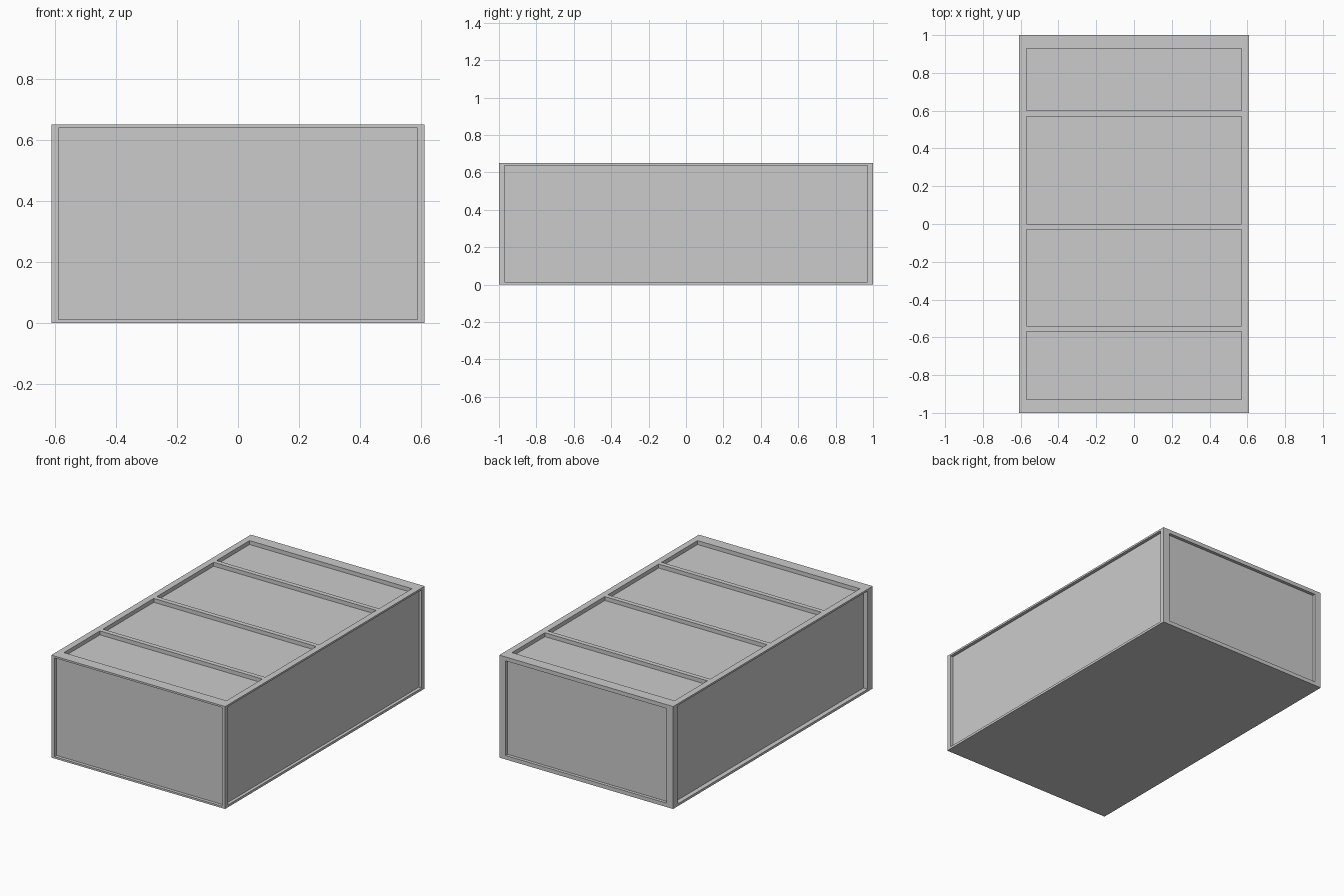
import bpy, bmesh
from mathutils import Vector

if "Cube" in bpy.data.objects:
    bpy.data.objects.remove(bpy.data.objects["Cube"])

HX, HY, H = 0.61, 1.0, 0.65   # half width, half length, height


def panelled_side(bm, corner, u, v, size, holes, depth):
    """Flat rectangular side with sunken panels; holes are (u0, u1, v0, v1)."""
    corner, u, v = Vector(corner), Vector(u), Vector(v)
    inward = -u.cross(v)

    def quad(*pts):
        bm.faces.new([bm.verts.new(corner + u * a + v * b + inward * d) for a, b, d in pts])

    us = sorted({0, size[0], *[x for h in holes for x in h[:2]]})
    vs = sorted({0, size[1], *[x for h in holes for x in h[2:]]})
    # Raised border and dividers
    for a, b in zip(us, us[1:]):
        for c, d in zip(vs, vs[1:]):
            if not any(h[0] <= a and b <= h[1] and h[2] <= c and d <= h[3] for h in holes):
                quad((a, c, 0), (b, c, 0), (b, d, 0), (a, d, 0))
    # Sunken panels and their walls
    for a, b, c, d in holes:
        ring = [(a, c), (b, c), (b, d), (a, d)]
        quad(*[(*p, depth) for p in ring])
        for p, q in zip(ring, ring[1:] + ring[:1]):
            quad((*p, 0), (*q, 0), (*q, depth), (*p, depth))


bm = bmesh.new()
X, Y, Z = (1, 0, 0), (0, 1, 0), (0, 0, 1)
W, L = 2 * HX, 2 * HY

# Front, back, right and left sides
panelled_side(bm, (-HX, -HY, 0), X, Z, (W, H), [(0.023, W - 0.023, 0.012, H - 0.012)], 0.02)
panelled_side(bm, (HX, HY, 0), (-1, 0, 0), Z, (W, H), [(0.045, W - 0.045, 0.025, H - 0.025)], 0.02)
panelled_side(bm, (HX, -HY, 0), Y, Z, (L, H), [(0.03, L - 0.03, 0.015, H - 0.012)], 0.02)
panelled_side(bm, (-HX, HY, 0), (0, -1, 0), Z, (L, H), [(0.05, L - 0.05, 0.015, H - 0.012)], 0.03)

# Top with four sunken panels
rows = [(-0.93, -0.57), (-0.54, -0.03), (0.0, 0.57), (0.60, 0.93)]
panelled_side(bm, (-HX, -HY, H), X, Y, (W, L),
              [(0.04, W - 0.04, a + HY, b + HY) for a, b in rows], 0.025)

# Flat base
panelled_side(bm, (-HX, HY, 0), X, (0, -1, 0), (W, L), [], 0)

bmesh.ops.remove_doubles(bm, verts=bm.verts, dist=1e-5)
bmesh.ops.recalc_face_normals(bm, faces=bm.faces)
bmesh.ops.dissolve_limit(bm, angle_limit=0.01, verts=bm.verts, edges=bm.edges)
mesh = bpy.data.meshes.new("panelled_box")
bm.to_mesh(mesh)
bm.free()
bpy.context.collection.objects.link(bpy.data.objects.new("panelled_box", mesh))
